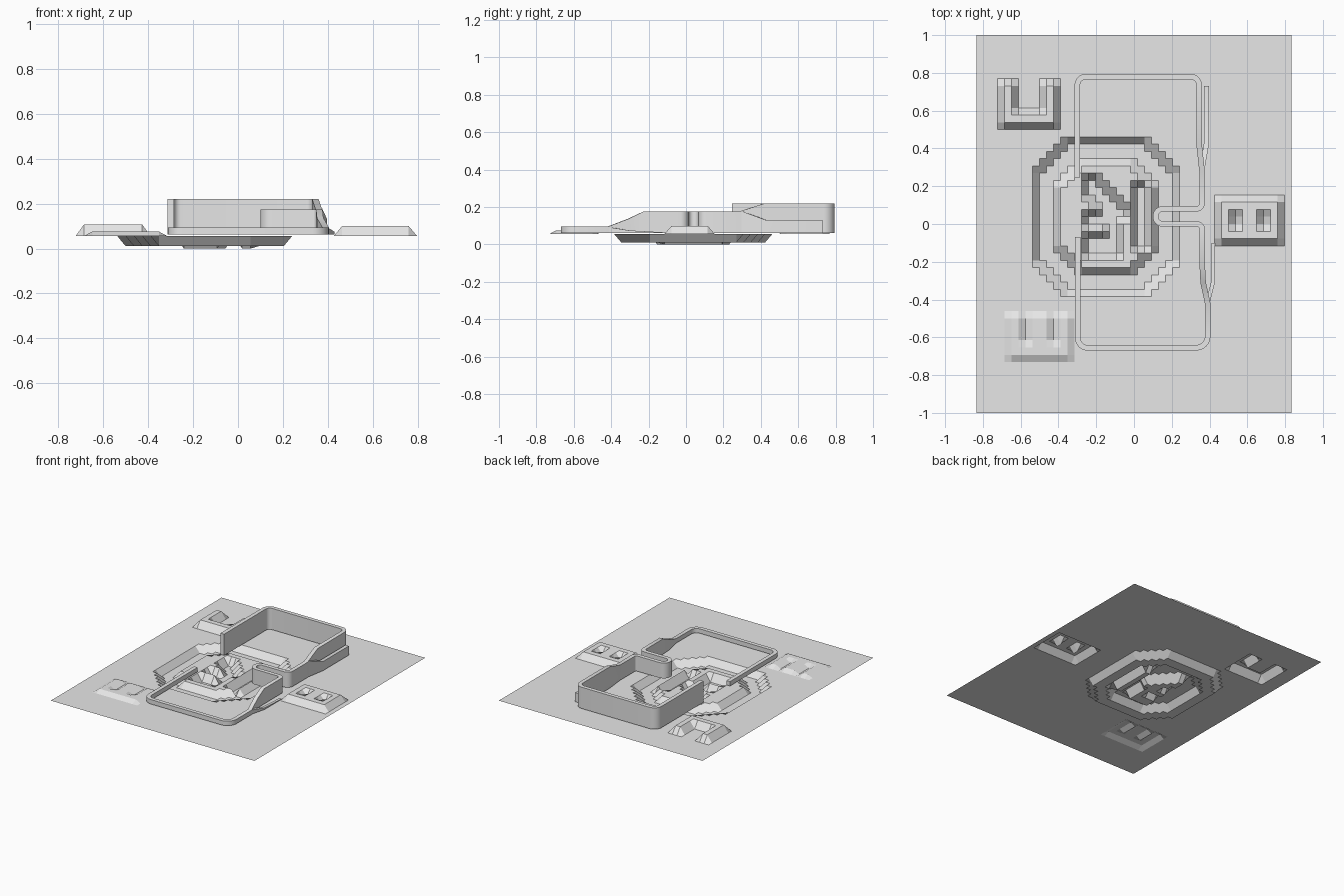
import bpy, bmesh, math
from mathutils import Vector

if "Cube" in bpy.data.objects:
    bpy.data.objects.remove(bpy.data.objects["Cube"])

grey = bpy.data.materials.new("plain_grey")
grey.diffuse_color = (0.8, 0.8, 0.8, 1)
grey.use_nodes = True
grey.node_tree.nodes["Principled BSDF"].inputs["Base Color"].default_value = grey.diffuse_color

NX, NY = 45, 52            # terrain cells
W, D, GROUND = 1.67, 2.0, 0.056
WALL_BASE = 0.062


def finish(name, bm):
    me = bpy.data.meshes.new(name)
    bm.to_mesh(me)
    bm.free()
    me.materials.append(grey)
    ob = bpy.data.objects.new(name, me)
    bpy.context.collection.objects.link(ob)
    return ob


def box(i, j, i0, i1, j0, j1):
    return i0 <= i <= i1 and j0 <= j <= j1


def octagon(i, j, i0, i1, j0, j1, cut):
    # rectangle of grid points with stepped, cut corners
    return (box(i, j, i0, i1, j0, j1)
            and min(i - i0, i1 - i) + min(j - j0, j1 - j) >= cut)


def height(i, j):
    # back left mound: open towards the back
    if box(i, j, 4, 11, 40, 45) and not box(i, j, 6, 9, 42, 45):
        return 0.107
    # right mound: frame with two hollows
    if box(i, j, 35, 43, 24, 29) and not (i in (37, 41) and j in (26, 27)):
        return 0.10
    # front left mound: low, three prongs
    if box(i, j, 5, 13, 8, 13) and not (i in (7, 11) and j >= 10):
        return 0.076
    # sunken ring
    if octagon(i, j, 9, 28, 17, 37, 4) and not octagon(i, j, 12, 25, 20, 34, 3):
        return 0.011
    # sunken channels inside the ring
    if box(i, j, 23, 24, 23, 31):
        return 0.0
    if box(i, j, 16, 21, 27, 32) and 46 <= i + j <= 49:
        return 0.0
    if box(i, j, 16, 19, 26, 27) or box(i, j, 16, 20, 22, 24):
        return 0.0
    if box(i, j, 19, 20, 22, 28):
        return 0.0
    return GROUND


# terrain sheet
bm = bmesh.new()
grid = [[bm.verts.new((-W / 2 + W * i / NX, -D / 2 + D * j / NY, height(i, j)))
         for i in range(NX + 1)] for j in range(NY + 1)]
for j in range(NY):
    for i in range(NX):
        bm.faces.new((grid[j][i], grid[j][i + 1], grid[j + 1][i + 1], grid[j + 1][i]))
finish("terrain", bm)


def rounded(points, steps=8):
    # replace corners having a radius with smooth arcs
    out = []
    for k, p in enumerate(points):
        c = Vector(p[:3])
        if len(p) < 4:
            out.append(c)
            continue
        r = p[3]
        a = Vector(points[k - 1][:3]) - c
        b = Vector(points[k + 1][:3]) - c
        a.z = b.z = 0
        a.normalize()
        b.normalize()
        for s in range(steps + 1):
            t = s / steps * math.pi / 2
            out.append(c + a * r * (1 - math.sin(t)) + b * r * (1 - math.cos(t)))
    return out


def wall(name, points, width):
    # solid ribbon standing on the ground, top follows the z of the path
    path = rounded(points)
    bm = bmesh.new()
    rings = []
    for k, p in enumerate(path):
        d0 = (p - path[max(k - 1, 0)]).xy
        d1 = (path[min(k + 1, len(path) - 1)] - p).xy
        if d0.length < 1e-6:
            d0 = d1
        if d1.length < 1e-6:
            d1 = d0
        d0, d1 = d0.normalized(), d1.normalized()
        t = (d0 + d1).normalized()
        n = Vector((-t.y, t.x)) * (width / 2 / max(t.dot(d0), 0.5))
        rings.append([bm.verts.new((p.x + s * n.x, p.y + s * n.y, z))
                      for s, z in ((1, WALL_BASE), (1, p.z), (-1, p.z), (-1, WALL_BASE))])
    for r0, r1 in zip(rings, rings[1:]):
        for q in range(4):
            bm.faces.new((r0[q], r0[(q + 1) % 4], r1[(q + 1) % 4], r1[q]))
    bm.faces.new(rings[0])
    bm.faces.new(rings[-1])
    bmesh.ops.recalc_face_normals(bm, faces=bm.faces)
    ob = finish(name, bm)
    bpy.ops.object.select_all(action='DESELECT')
    ob.select_set(True)
    bpy.context.view_layer.objects.active = ob
    bpy.ops.object.shade_smooth_by_angle(angle=math.radians(30))


# main track: high back loop, hairpin, low front loop
wall("main_track", [
    (-0.30, 0.245, 0.22), (-0.30, 0.78, 0.22, 0.045), (0.345, 0.78, 0.22, 0.045),
    (0.345, 0.42, 0.22), (0.36, 0.28, 0.175), (0.36, 0.08, 0.175, 0.03),
    (0.114, 0.08, 0.175, 0.039), (0.114, 0.0, 0.175, 0.039), (0.362, 0.0, 0.175, 0.03),
    (0.362, -0.23, 0.175), (0.366, -0.31, 0.137), (0.39, -0.42, 0.095),
    (0.39, -0.655, 0.095, 0.06), (-0.297, -0.655, 0.095, 0.05), (-0.297, -0.07, 0.095)],
    0.029)

# side branches joining the track
wall("back_branch", [(0.384, 0.73, 0.13), (0.384, 0.43, 0.13), (0.362, 0.30, 0.178)], 0.027)
wall("front_branch", [(0.42, -0.10, 0.064), (0.42, -0.30, 0.075), (0.39, -0.42, 0.094)], 0.02)
